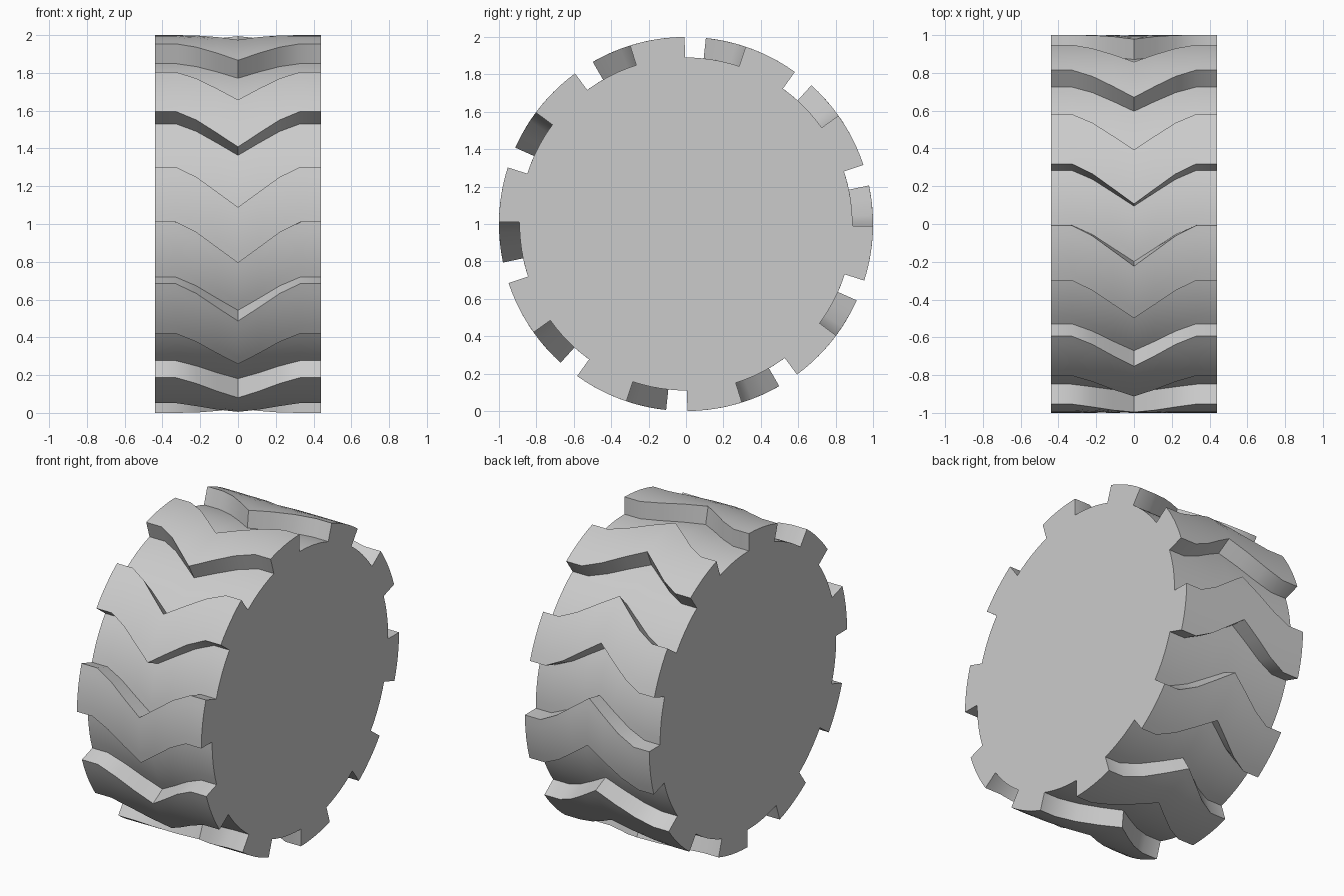
import bpy, bmesh
from math import radians, cos, sin

if "Cube" in bpy.data.objects:
    bpy.data.objects.remove(bpy.data.objects["Cube"])

LUGS = 10
PITCH = 360 / LUGS
START, LUG_WIDTH = 18.4, 17.0        # lug start angle and width in degrees
R_BASE, R_TOP = 0.89, 1.0
DIV = 6                              # arc divisions per lug and per groove

# chevron path: x position and angular shift in degrees, mirrored to both sides
half = [(0.0, 12.5), (0.11, 7.85), (0.22, 3.2), (0.33, 0.0), (0.44, 0.0)]
stations = [(-x, s) for x, s in reversed(half[1:])] + half


def profile():
    """Toothed cross-section as (radius, angle) pairs."""
    pts = []
    for k in range(LUGS):
        a = START + k * PITCH
        pts += [(R_TOP, a + LUG_WIDTH * i / DIV) for i in range(DIV + 1)]
        gap = PITCH - LUG_WIDTH
        pts += [(R_BASE, a + LUG_WIDTH + gap * i / DIV) for i in range(DIV + 1)]
    return pts


# tyre body: the cross-section swept along x and twisted by the chevron
bm = bmesh.new()
rings = []
for x, shift in stations:
    rings.append([bm.verts.new((x, r * cos(radians(a + shift)),
                                1 + r * sin(radians(a + shift))))
                  for r, a in profile()])
n = len(rings[0])
for r0, r1 in zip(rings, rings[1:]):
    for i in range(n):
        j = (i + 1) % n
        bm.faces.new((r0[i], r0[j], r1[j], r1[i]))

# flat side walls
bm.faces.new(rings[0])
bm.faces.new(rings[-1])
bmesh.ops.recalc_face_normals(bm, faces=bm.faces)

mesh = bpy.data.meshes.new("chevron_tyre")
bm.to_mesh(mesh)
bm.free()
tyre = bpy.data.objects.new("chevron_tyre", mesh)
bpy.context.collection.objects.link(tyre)
bpy.context.view_layer.objects.active = tyre
tyre.select_set(True)
bpy.ops.object.shade_smooth_by_angle(angle=radians(30))
